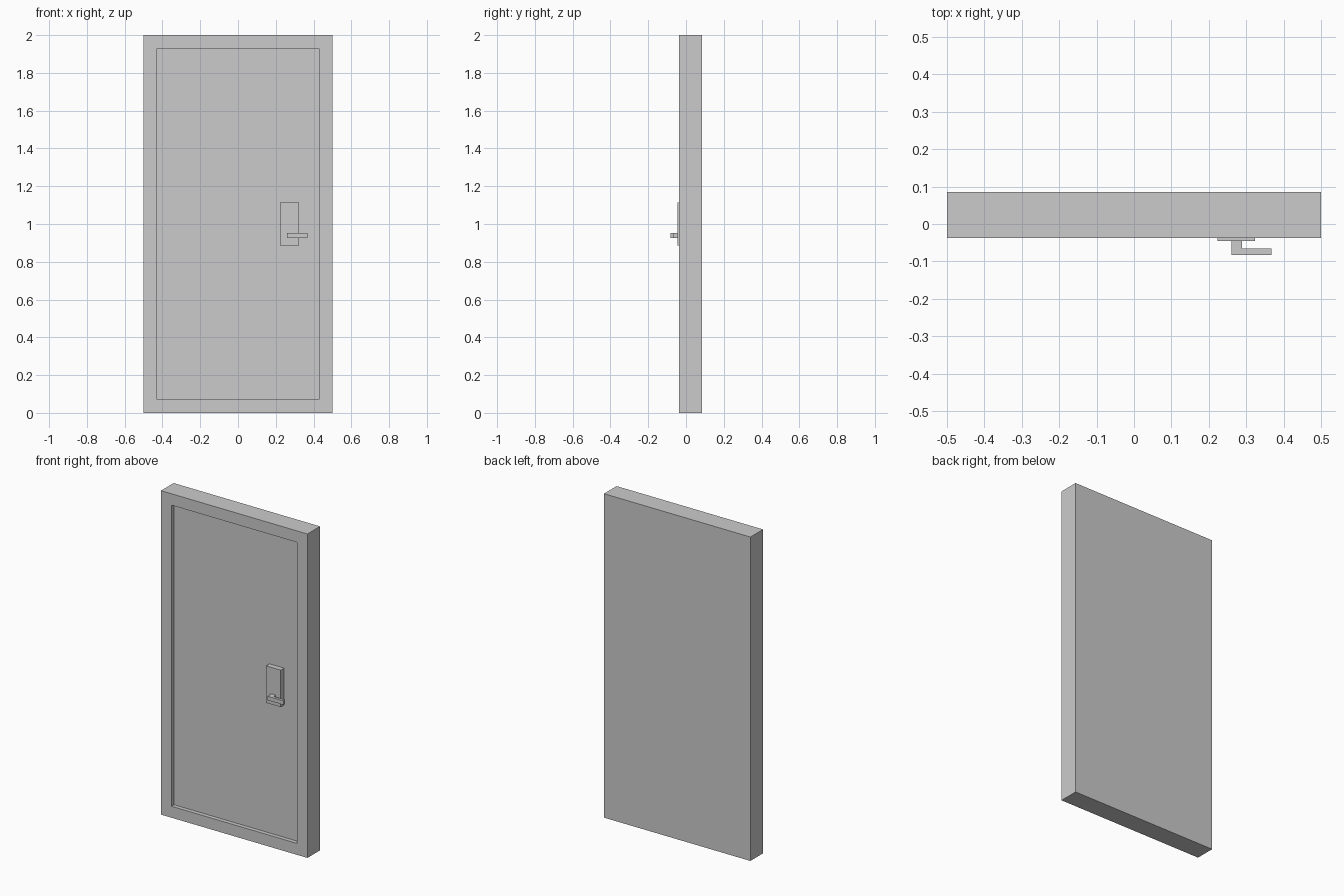
import bpy, bmesh

if "Cube" in bpy.data.objects:
    bpy.data.objects.remove(bpy.data.objects["Cube"])

BACK, FRONT, RECESS = 0.086, -0.037, -0.012


def prism(name, profile, axis_vec, place):
    """Extrude a flat outline (placed in 3D by 'place') along axis_vec."""
    bm = bmesh.new()
    face = bm.faces.new([bm.verts.new(place(a, b)) for a, b in profile])
    ext = bmesh.ops.extrude_face_region(bm, geom=[face], use_keep_orig=True)
    verts = [g for g in ext["geom"] if isinstance(g, bmesh.types.BMVert)]
    bmesh.ops.translate(bm, verts=verts, vec=axis_vec)
    bmesh.ops.recalc_face_normals(bm, faces=bm.faces)
    return finish(name, bm)


def finish(name, bm):
    mesh = bpy.data.meshes.new(name)
    bm.to_mesh(mesh)
    bm.free()
    obj = bpy.data.objects.new(name, mesh)
    bpy.context.collection.objects.link(obj)
    return obj


# Door slab: a box whose front face is inset and pushed back to leave a frame
bm = bmesh.new()
bmesh.ops.create_cube(bm, size=1)
bmesh.ops.scale(bm, verts=bm.verts, vec=(1, BACK - FRONT, 2))
bmesh.ops.translate(bm, verts=bm.verts, vec=(0, (BACK + FRONT) / 2, 1))
front = min(bm.faces, key=lambda f: f.calc_center_median().y)
bmesh.ops.inset_region(bm, faces=[front], thickness=0.1)
front = min(bm.faces, key=lambda f: (f.calc_center_median() - front.calc_center_median()).length)
ext = bmesh.ops.extrude_discrete_faces(bm, faces=[front])
bmesh.ops.translate(bm, verts=ext["faces"][0].verts, vec=(0, RECESS - FRONT, 0))
finish("door_slab", bm)

# Lock plate on the recessed panel
plate = [(0.223, 0.887), (0.323, 0.887), (0.323, 1.115), (0.223, 1.115)]
prism("lock_plate", plate, (0, -0.033, 0), lambda x, z: (x, RECESS, z))

# L-shaped lever: stem out of the plate, then a grip turned sideways
lever = [(0.26, -0.044), (0.26, -0.083), (0.368, -0.083),
         (0.368, -0.066), (0.289, -0.066), (0.289, -0.044)]
prism("lever_handle", lever, (0, 0, 0.025), lambda x, y: (x, y, 0.927))
